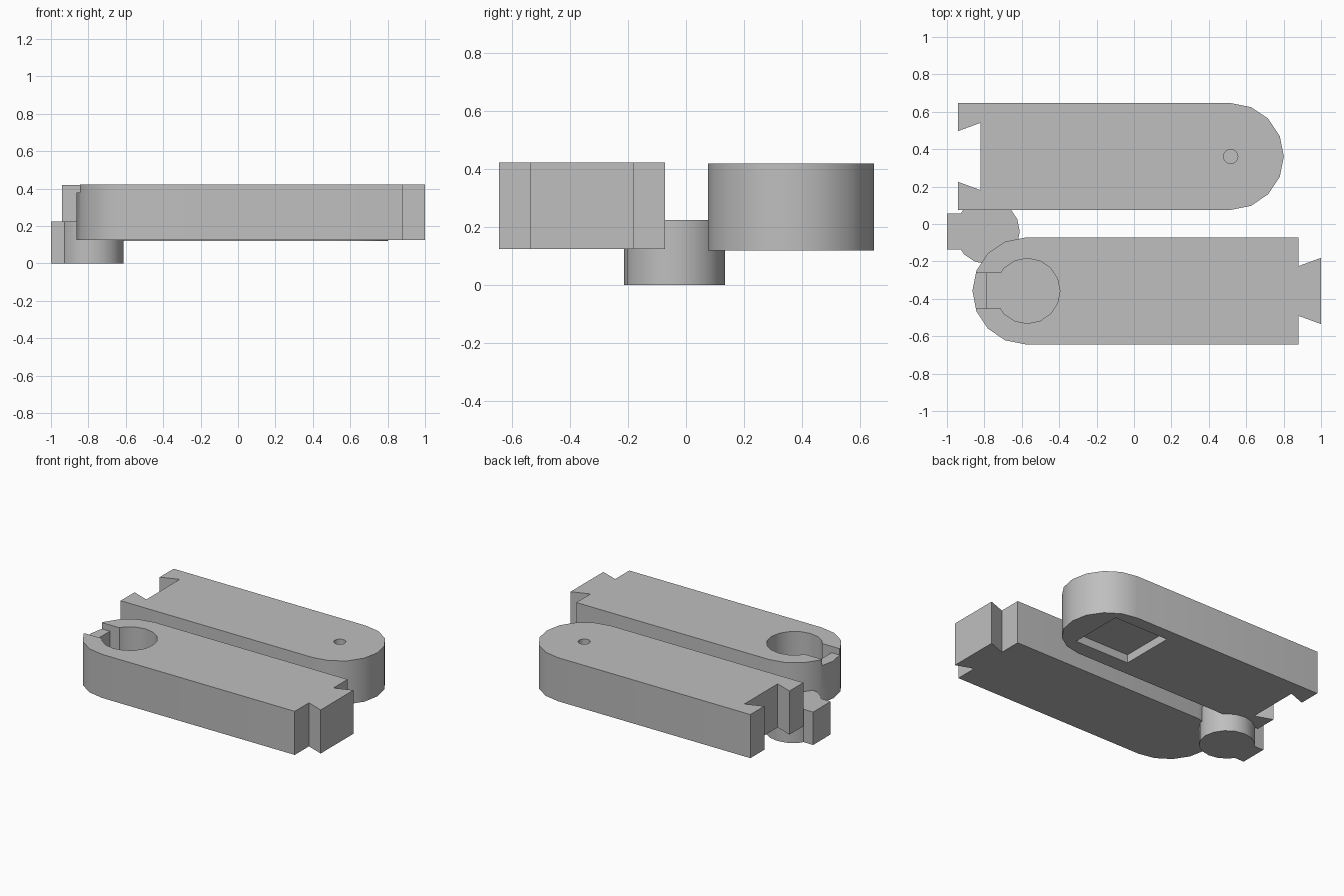
import bpy
import bmesh
from math import cos, sin, pi

if "Cube" in bpy.data.objects:
    bpy.data.objects.remove(bpy.data.objects["Cube"], do_unlink=True)

grey = bpy.data.materials.new("plain grey")
grey.use_nodes = True
grey.diffuse_color = (0.52, 0.52, 0.52, 1)
grey.node_tree.nodes["Principled BSDF"].inputs["Base Color"].default_value = (0.52, 0.52, 0.52, 1)

STEP = pi / 8          # facets of every round end
HALF = 0.286           # half width of an arm
TAB = 0.095            # half width of the key tab


def prism(name, outline, z0, z1):
    """Extrude a flat outline from z0 up to z1."""
    bm = bmesh.new()
    face = bm.faces.new([bm.verts.new((x, y, z0)) for x, y in outline])
    up = bmesh.ops.extrude_face_region(bm, geom=[face])["geom"]
    bmesh.ops.translate(bm, vec=(0, 0, z1 - z0),
                        verts=[v for v in up if isinstance(v, bmesh.types.BMVert)])
    bmesh.ops.recalc_face_normals(bm, faces=bm.faces)
    mesh = bpy.data.meshes.new(name)
    bm.to_mesh(mesh)
    bm.free()
    mesh.materials.append(grey)
    obj = bpy.data.objects.new(name, mesh)
    bpy.context.collection.objects.link(obj)
    return obj


def arc(cx, cy, r, first, last):
    return [(cx + r * cos(k * STEP), cy + r * sin(k * STEP)) for k in range(first, last + 1)]


def box(x0, x1, y0, y1):
    return [(x0, y0), (x1, y0), (x1, y1), (x0, y1)]


def key_outline(cx, cy, r=0.174):
    """Disc with a straight tab pointing to -x."""
    return arc(cx, cy, r, -6, 6) + [(cx - 0.142, cy + TAB), (cx - 0.215, cy + TAB),
                                    (cx - 0.215, cy - TAB), (cx - 0.142, cy - TAB)]


def activate(obj):
    bpy.ops.object.select_all(action="DESELECT")
    obj.select_set(True)
    bpy.context.view_layer.objects.active = obj


def cut(obj, cutter):
    cutter.hide_render = True
    mod = obj.modifiers.new("cut", "BOOLEAN")
    mod.operation = "DIFFERENCE"
    mod.solver = "EXACT"
    mod.object = cutter
    activate(obj)
    bpy.ops.object.modifier_apply(modifier=mod.name)
    bpy.data.objects.remove(cutter, do_unlink=True)


# Front arm: round left end, dovetail tongue on the other
fx, fy = -0.578, -0.358
front_arm = prism("front_arm", arc(fx, fy, HALF, 4, 12) + [
    (0.88, fy - HALF), (0.88, fy - 0.133), (1.0, fy - 0.177),
    (1.0, fy + 0.177), (0.88, fy + 0.133), (0.88, fy + HALF)], 0.125, 0.423)
# Key-shaped socket and the shallow channel out to the rim
cut(front_arm, prism("socket_cutter", key_outline(-0.57, fy), 0.18, 0.6))
cut(front_arm, prism("channel_cutter", box(-0.95, -0.77, fy - TAB, fy + TAB), 0.38, 0.6))

# Back arm: round right end, dovetail groove on the other
bx, by = 0.515, 0.361
back_arm = prism("back_arm", arc(bx, by, HALF, -4, 4) + [
    (-0.94, by + HALF), (-0.94, by + 0.136), (-0.82, by + 0.18),
    (-0.82, by - 0.18), (-0.94, by - 0.136), (-0.94, by - HALF)], 0.12, 0.418)
# Square pocket underneath and the small dimple on top
cut(back_arm, prism("pocket_cutter", box(0.205, 0.62, by - 0.18, by + 0.2), 0.0, 0.177))
cut(back_arm, prism("dimple_cutter", arc(0.517, by, 0.038, 0, 15), 0.375, 0.6))

# Loose key that fits the socket
key = prism("key", key_outline(-0.785, -0.04), 0.0, 0.225)

for part in (front_arm, back_arm, key):
    activate(part)
    bpy.ops.object.shade_smooth_by_angle()
